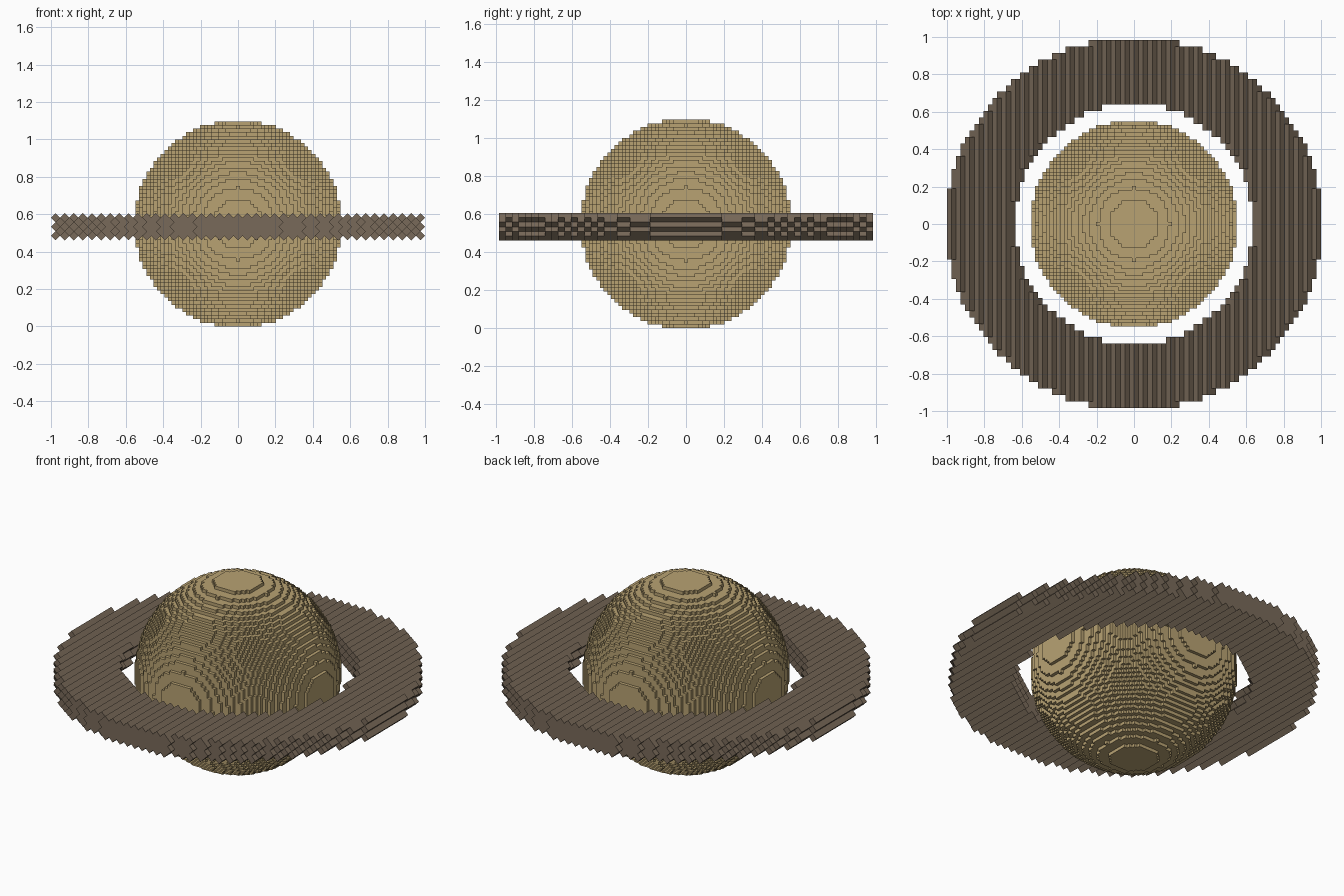
import bpy, bmesh, math
from mathutils import Matrix, Vector

if "Cube" in bpy.data.objects:
    bpy.data.objects.remove(bpy.data.objects["Cube"])


def material(name, rgb):
    m = bpy.data.materials.new(name)
    m.diffuse_color = (*rgb, 1.0)
    m.use_nodes = True
    m.node_tree.nodes["Principled BSDF"].inputs["Base Color"].default_value = m.diffuse_color
    return m


def block_object(name, inside, n, size, matrix, mat):
    """Fill a shape with cubes centred on grid points; keep only the outer faces."""
    span = range(-n, n + 1)
    cells = {(i, j, k) for i in span for j in span for k in span
             if inside(i * size, j * size, k * size)}
    bm = bmesh.new()
    verts = {}

    def vert(key):
        # keys are in half cells, so neighbouring faces share corners
        if key not in verts:
            verts[key] = bm.verts.new(matrix @ (Vector(key) * (size / 2)))
        return verts[key]

    for c in cells:
        for axis in range(3):
            u, v = (axis + 1) % 3, (axis + 2) % 3
            for side in (1, -1):
                near = list(c)
                near[axis] += side
                if tuple(near) in cells:
                    continue
                corners = []
                for du, dv in ((-1, -1), (1, -1), (1, 1), (-1, 1)):
                    p = [2 * a for a in c]
                    p[axis] += side
                    p[u] += du
                    p[v] += dv
                    corners.append(vert(tuple(p)))
                if side < 0:
                    corners.reverse()
                bm.faces.new(corners)
    mesh = bpy.data.meshes.new(name)
    bm.to_mesh(mesh)
    bm.free()
    mesh.materials.append(mat)
    ob = bpy.data.objects.new(name, mesh)
    bpy.context.collection.objects.link(ob)
    return ob


sand = material("sand", (0.479, 0.362, 0.171))
brown = material("dark_brown", (0.190, 0.143, 0.100))

# Planet: a ball made of small upright cubes
H = 0.01923
R = 28.8 * H
block_object("planet_ball",
             lambda x, y, z: x * x + y * y + z * z < R * R,
             29, H, Matrix.Translation((0, 0, 28.5 * H)), sand)

# Ring: a flat band made of larger cubes that are turned 45 degrees about y
S = 0.0345
TURN = math.sqrt(0.5)


def in_ring(u, y, v):
    x, z = (u - v) * TURN, (u + v) * TURN
    return abs(z) < 0.06 and 0.648 < math.hypot(x, y) < 0.9935


block_object("planet_ring", in_ring, 31, S,
             Matrix.Translation((0, 0, 0.533)) @ Matrix.Rotation(math.radians(-45), 4, 'Y'),
             brown)
